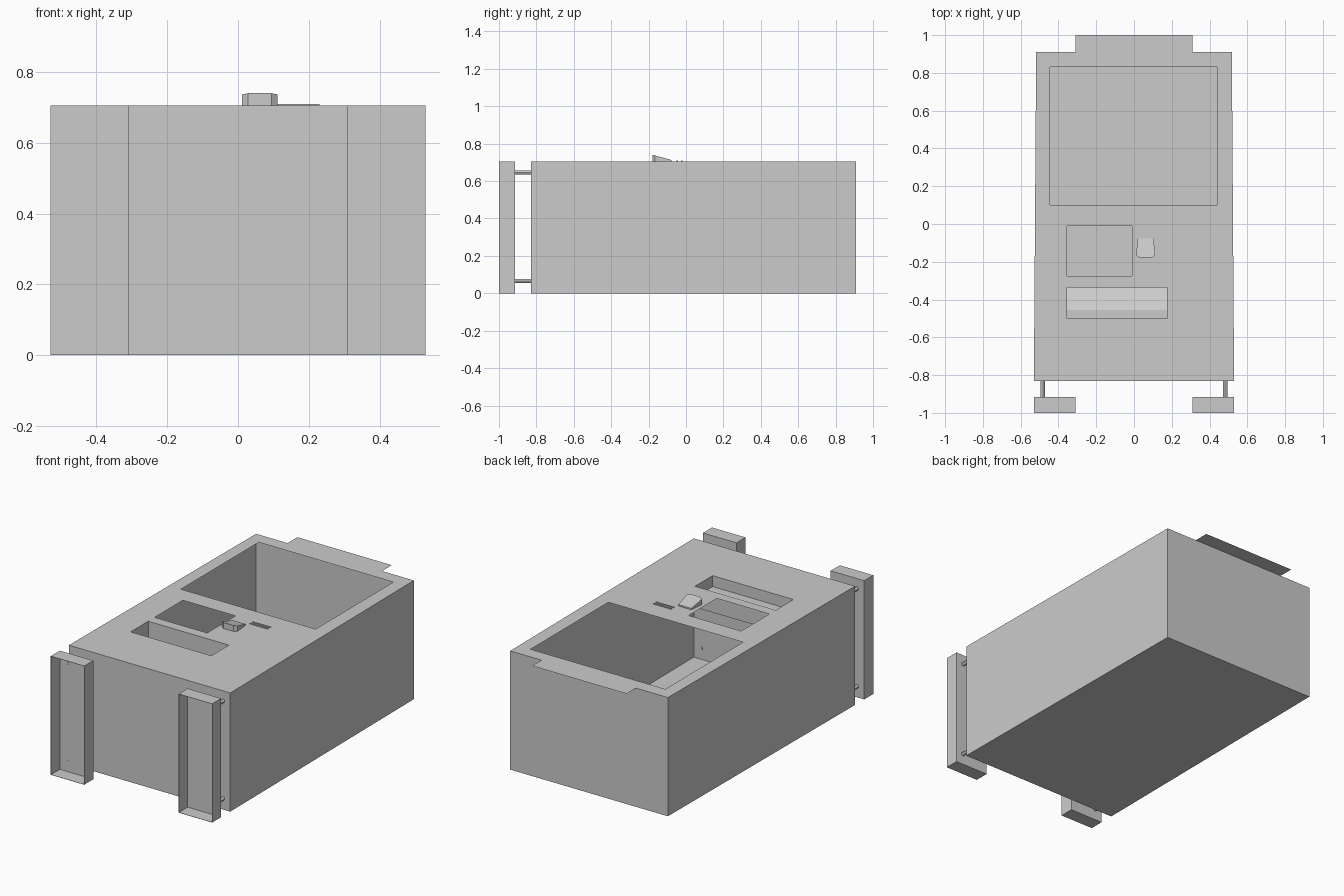
import bpy, bmesh, math

cube = bpy.data.objects.get("Cube")
if cube:
    bpy.data.objects.remove(cube, do_unlink=True)

grey = bpy.data.materials.new("light_grey")
grey.use_nodes = True
grey.diffuse_color = (0.6, 0.6, 0.6, 1)
grey.node_tree.nodes["Principled BSDF"].inputs["Base Color"].default_value = grey.diffuse_color

TOP, FRONT, BACK = 0.705, -0.83, 0.91
FRONT_W, BACK_W = 0.53, 0.518


def finish(name, bm):
    mesh = bpy.data.meshes.new(name)
    bm.to_mesh(mesh)
    bm.free()
    mesh.materials.append(grey)
    obj = bpy.data.objects.new(name, mesh)
    bpy.context.collection.objects.link(obj)
    return obj


def quad(bm, *points):
    return bm.faces.new([bm.verts.new(p) for p in points])


def box(name, x, y, z):
    bm = bmesh.new()
    bmesh.ops.create_cube(bm, size=1)
    for v in bm.verts:
        v.co = [r[0] if c < 0 else r[1] for c, r in zip(v.co, (x, y, z))]
    return finish(name, bm)


def plate(name, x, y, z):
    bm = bmesh.new()
    quad(bm, (x[0], y[0], z), (x[1], y[0], z), (x[1], y[1], z), (x[0], y[1], z))
    return finish(name, bm)


# Hollow cabinet: a panel grid with three openings, closed by thin walls
window = ((-0.445, 0.44), (0.10, 0.83))
hatch = ((-0.355, -0.01), (-0.275, -0.01))
tray_slot = ((-0.355, 0.175), (-0.5, -0.335))
holes = (window, hatch, tray_slot)


def half_width(y):
    return FRONT_W + (BACK_W - FRONT_W) * (y - FRONT) / (BACK - FRONT)


xs = sorted({-1, 1} | {x for h in holes for x in h[0]})
ys = sorted({FRONT, BACK} | {y for h in holes for y in h[1]})
bm = bmesh.new()


def panel_point(x, y):
    return (math.copysign(half_width(y), x) if abs(x) == 1 else x, y, TOP)


for x0, x1 in zip(xs, xs[1:]):
    for y0, y1 in zip(ys, ys[1:]):
        cx, cy = (x0 + x1) / 2, (y0 + y1) / 2
        if not any(h[0][0] < cx < h[0][1] and h[1][0] < cy < h[1][1] for h in holes):
            quad(bm, panel_point(x0, y0), panel_point(x1, y0),
                 panel_point(x1, y1), panel_point(x0, y1))
corners = [(-FRONT_W, FRONT), (FRONT_W, FRONT), (BACK_W, BACK), (-BACK_W, BACK)]
for a, b in zip(corners, corners[1:] + corners[:1]):
    quad(bm, (*a, 0), (*b, 0), (*b, TOP), (*a, TOP))
quad(bm, *[(*c, 0) for c in reversed(corners)])
bmesh.ops.remove_doubles(bm, verts=bm.verts, dist=0.0001)
finish("cabinet", bm)

# Delivery tray: shelf, sloping floor and end walls behind the slot
bm = bmesh.new()
(x0, x1), (y0, y1) = tray_slot
profile = [(y0, TOP), (y0, 0.64), (-0.455, 0.64), (y1, 0.58), (y1, TOP)]
for (ya, za), (yb, zb) in zip(profile, profile[1:]):
    quad(bm, (x0, ya, za), (x1, ya, za), (x1, yb, zb), (x0, yb, zb))
for x in (x0, x1):
    end = quad(bm, *[(x, y, z) for y, z in profile])
    if (end.normal_update() or end.normal.x) * x > 0:
        end.normal_flip()
bmesh.ops.remove_doubles(bm, verts=bm.verts, dist=0.0001)
finish("delivery_tray", bm)

# Overhanging flap at the back
plate("back_flap", (-0.31, 0.31), (0.85, 1.0), TOP + 0.001)

# Channel-shaped feet, open to the front, each on two pins
for side, s in (("right", -1), ("left", 1)):
    xa, xb = sorted((s * 0.31, s * 0.53))
    foot = box(side + "_foot", (xa, xb), (-1.0, -0.915), (0, TOP))
    bm = bmesh.new()
    bm.from_mesh(foot.data)
    bm.normal_update()
    bmesh.ops.delete(bm, geom=[f for f in bm.faces if f.normal.y < -0.9], context='FACES')
    bm.to_mesh(foot.data)
    bm.free()
    shell = foot.modifiers.new("thin_walls", 'SOLIDIFY')
    shell.thickness = 0.002
    for level, z in (("lower", 0.065), ("upper", 0.645)):
        bpy.ops.mesh.primitive_cylinder_add(
            vertices=12, radius=0.011, depth=0.09,
            location=(s * 0.483, -0.872, z), rotation=(math.pi / 2, 0, 0))
        pin = bpy.context.object
        pin.name = side + "_" + level + "_foot_pin"
        pin.data.materials.append(grey)
        bpy.ops.object.shade_smooth_by_angle()

# Wedge-shaped coin guide with clipped front corners
outline = [(0.028, -0.178), (0.095, -0.178), (0.112, -0.165),
           (0.104, -0.078), (0.020, -0.078), (0.011, -0.165)]
bm = bmesh.new()
base = bm.faces.new([bm.verts.new((x, y, TOP)) for x, y in outline])
raised = bmesh.ops.extrude_face_region(bm, geom=[base])["geom"]
for v in raised:
    if isinstance(v, bmesh.types.BMVert):
        v.co.z = 0.74 - 0.27 * (v.co.y + 0.178)
bmesh.ops.recalc_face_normals(bm, faces=bm.faces)
finish("coin_guide", bm)

# Small fittings on the control area
plate("keypad_plate", (0.27, 0.42), (-0.15, 0.0), TOP + 0.002)
plate("coin_return_plate", (0.345, 0.405), (-0.45, -0.40), TOP + 0.002)
box("note_slot_upper_lip", (0.11, 0.23), (-0.028, -0.02), (TOP, TOP + 0.004))
box("note_slot_lower_lip", (0.11, 0.23), (-0.05, -0.042), (TOP, TOP + 0.004))
